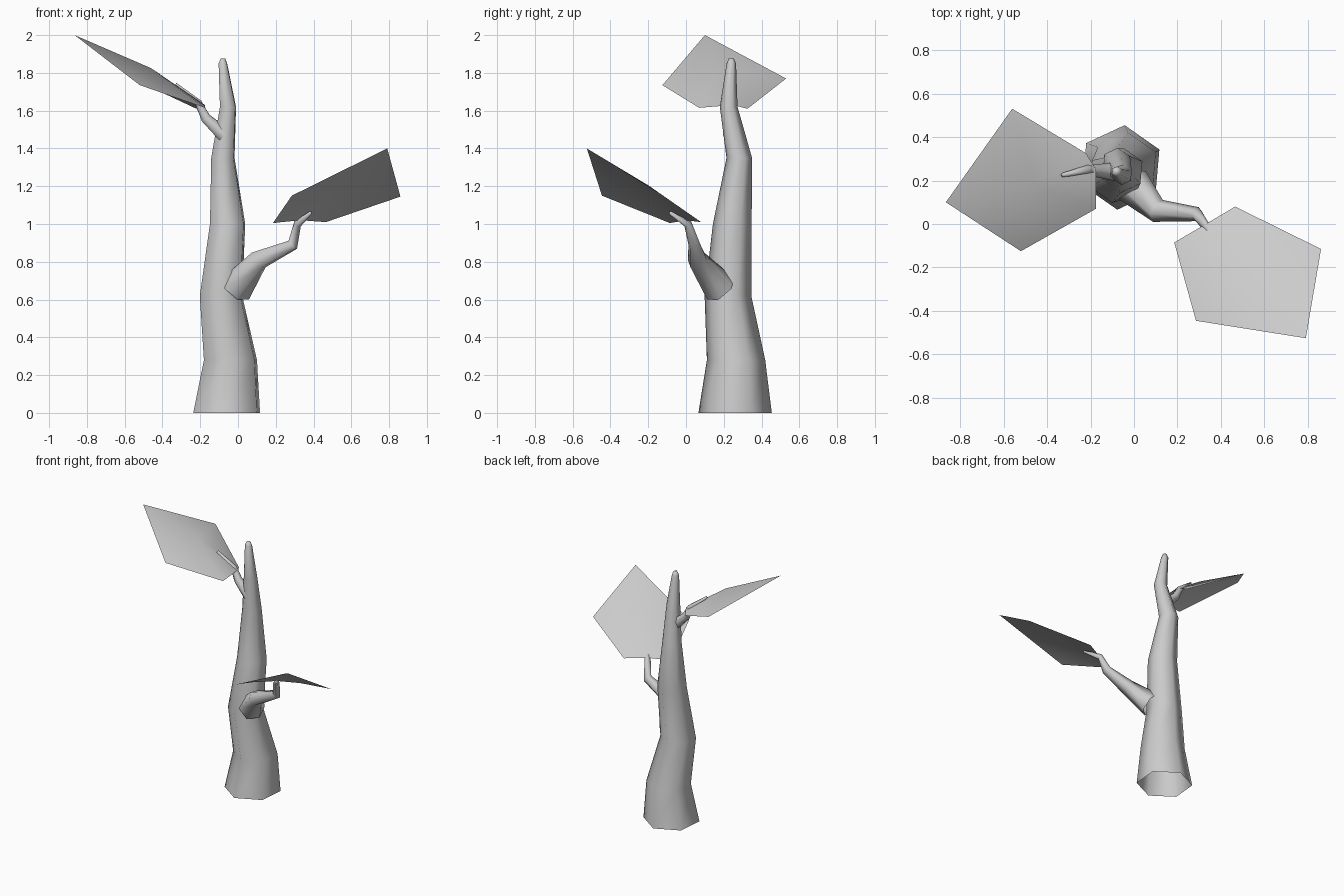
import bpy, math
from mathutils import Vector

if "Cube" in bpy.data.objects:
    bpy.data.objects.remove(bpy.data.objects["Cube"], do_unlink=True)

SIDES = 6

grey = bpy.data.materials.new("plain_grey")
grey.use_nodes = True
grey.diffuse_color = (0.6, 0.6, 0.6, 1)
grey.node_tree.nodes["Principled BSDF"].inputs["Base Color"].default_value = (0.6, 0.6, 0.6, 1)


def add_object(name, verts, faces):
    mesh = bpy.data.meshes.new(name)
    mesh.from_pydata(verts, [], faces)
    mesh.materials.append(grey)
    mesh.shade_smooth()
    obj = bpy.data.objects.new(name, mesh)
    bpy.context.collection.objects.link(obj)
    return obj


def limb(name, rings, turn, level=False):
    """Tapered tube through (x, y, z, radius) rings, open at the base and closed at the tip."""
    centres = [Vector(r[:3]) for r in rings]
    verts, faces = [], []
    last = len(rings) - 1
    for i, ring in enumerate(rings):
        along = (centres[min(i + 1, last)] - centres[max(i - 1, 0)]).normalized()
        if level:
            along = Vector((0, 0, 1))
        side = Vector((1, 0, 0)) if level else along.cross(Vector((0, 0, 1))).normalized()
        up = along.cross(side)
        for k in range(SIDES):
            a = math.radians(turn) + math.tau * k / SIDES
            verts.append(centres[i] + ring[3] * (side * math.cos(a) + up * math.sin(a)))
    for i in range(last):
        for k in range(SIDES):
            a, b = i * SIDES + k, i * SIDES + (k + 1) % SIDES
            faces.append((a, b, b + SIDES, a + SIDES))
    faces.append(tuple(range(last * SIDES, (last + 1) * SIDES)))
    return add_object(name, verts, faces)


def leaf(name, middle, rim):
    """Thin arched sheet fanned from a raised middle point; rim runs anticlockwise from above."""
    n = len(rim)
    return add_object(name, [middle] + rim, [(0, k + 1, (k + 1) % n + 1) for k in range(n)])


# Trunk
limb("trunk", [
    (-0.06, 0.26, 0, 0.195), (-0.04, 0.265, 0.28, 0.155), (-0.09, 0.222, 0.62, 0.124),
    (-0.055, 0.245, 1.0, 0.103), (-0.08, 0.282, 1.35, 0.068), (-0.053, 0.226, 1.62, 0.047),
    (-0.08, 0.24, 1.85, 0.025), (-0.08, 0.24, 1.875, 0.014)], 25, level=True)

# Branches
limb("lower_branch", [
    (-0.01, 0.18, 0.66, 0.09), (0.11, 0.06, 0.81, 0.055), (0.29, 0.045, 0.89, 0.033),
    (0.315, 0.01, 1.0, 0.022), (0.385, -0.085, 1.06, 0.009)], 0)
limb("upper_branch", [
    (-0.07, 0.24, 1.47, 0.045), (-0.17, 0.245, 1.56, 0.03),
    (-0.21, 0.25, 1.64, 0.022), (-0.33, 0.225, 1.74, 0.009)], 0)

# Leaves
leaf("lower_leaf", (0.53, -0.2, 1.205), [
    (0.79, -0.525, 1.4), (0.86, -0.115, 1.145), (0.465, 0.08, 1.01),
    (0.33, 0, 1.02), (0.185, -0.085, 1.005), (0.285, -0.445, 1.15)])
leaf("upper_leaf", (-0.46, 0.18, 1.825), [
    (-0.865, 0.1, 2.0), (-0.52, -0.125, 1.735), (-0.175, 0.07, 1.615),
    (-0.175, 0.25, 1.63), (-0.22, 0.325, 1.61), (-0.56, 0.53, 1.77)])
